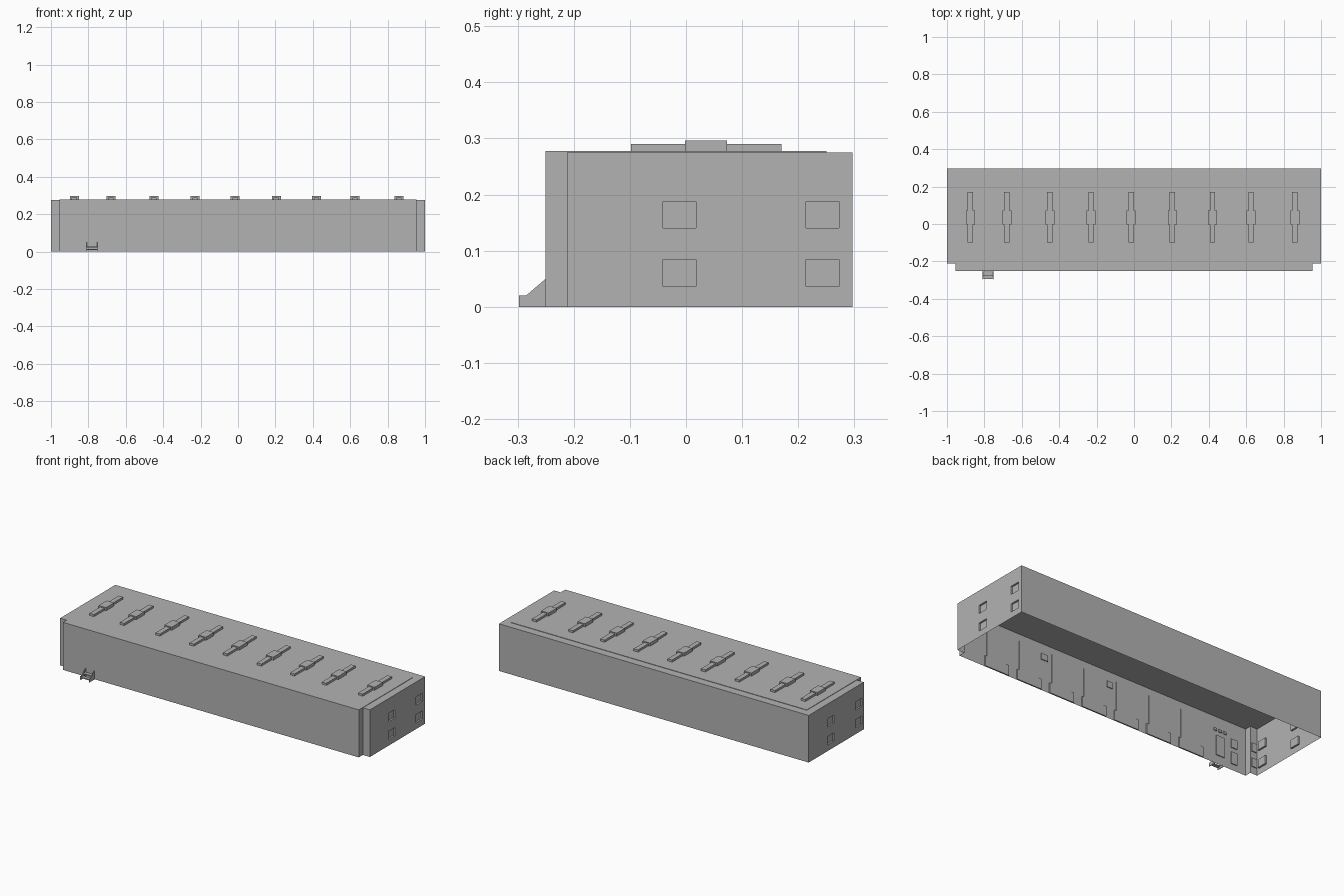
import bpy, bmesh
from mathutils import Vector

cube = bpy.data.objects.get("Cube")
if cube:
    bpy.data.objects.remove(cube, do_unlink=True)

grey = bpy.data.materials.new("light_grey")
grey.use_nodes = True
COLOUR = (0.45, 0.45, 0.45, 1)
grey.diffuse_color = COLOUR
grey.node_tree.nodes["Principled BSDF"].inputs["Base Color"].default_value = COLOUR


def finish(name, bm):
    mesh = bpy.data.meshes.new(name)
    bm.to_mesh(mesh)
    bm.free()
    mesh.materials.append(grey)
    obj = bpy.data.objects.new(name, mesh)
    bpy.context.collection.objects.link(obj)
    return obj


def add_box(bm, xs, ys, zs):
    """Add a box given its extents on each axis."""
    lo, hi = (Vector(p) for p in zip(xs, ys, zs))
    verts = bmesh.ops.create_cube(bm, size=1)["verts"]
    size, mid = hi - lo, (hi + lo) / 2
    for v in verts:
        v.co = Vector(a * b for a, b in zip(v.co, size)) + mid


def boxes(name, extents):
    bm = bmesh.new()
    for e in extents:
        add_box(bm, *e)
    return finish(name, bm)


FRONT, STEP, BACK = -0.25, -0.212, 0.297
INNER, HEIGHT = 0.955, 0.275

# Open-bottomed shell with a stepped front
half = [(INNER, FRONT), (INNER, STEP), (1, STEP), (1, BACK)]
outline = half + [(-x, y) for x, y in reversed(half)]
bm = bmesh.new()
low = [bm.verts.new((x, y, 0)) for x, y in outline]
top = [bm.verts.new((x, y, HEIGHT)) for x, y in outline]
bm.faces.new(top)
for i in range(len(outline)):
    j = (i + 1) % len(outline)
    bm.faces.new((low[i], low[j], top[j], top[i]))

# Recessed windows in both end walls
rows = [(0.036, 0.084), (0.14, 0.188)]
columns = {1: [(-0.041, 0.018), (0.214, 0.273)],
           -1: [(-0.195, -0.136), (0.065, 0.124)]}
for side, cols in columns.items():
    def end_faces():
        bm.normal_update()
        return [f for f in bm.faces if f.normal.x * side > 0.9
                and abs(f.calc_center_median().x) > 0.99]
    cuts = [((0, y, 0), (0, 1, 0)) for c in cols for y in c]
    cuts += [((0, 0, z), (0, 0, 1)) for r in rows for z in r]
    for co, no in cuts:
        faces = end_faces()
        geom = set(faces)
        for f in faces:
            geom.update(f.edges, f.verts)
        bmesh.ops.bisect_plane(bm, geom=list(geom), plane_co=co, plane_no=no)
    panes = []
    for f in end_faces():
        c = f.calc_center_median()
        if any(a < c.y < b for a, b in cols) and any(a < c.z < b for a, b in rows):
            panes.append(f)
    for f in bmesh.ops.extrude_discrete_faces(bm, faces=panes)["faces"]:
        bmesh.ops.translate(bm, verts=f.verts, vec=(-0.01 * side, 0, 0))
finish("building_shell", bm)

# Raised roof sheet
boxes("roof_sheet", [((-INNER, INNER), (FRONT, 0.25), (HEIGHT, 0.2775))])

# Row of roof vents, each a long ridge crossed by a taller block
vents = []
for x in (-0.875, -0.68, -0.45, -0.23, -0.015, 0.205, 0.42, 0.625, 0.86):
    vents.append(((x - 0.014, x + 0.014), (-0.098, 0.17), (0.276, 0.29)))
    vents.append(((x - 0.024, x + 0.024), (-0.002, 0.073), (0.276, 0.296)))
boxes("roof_vents", vents)

# Entrance steps: two sloped side plates with treads between
profile = [(FRONT, 0), (-0.298, 0), (-0.298, 0.02), (-0.285, 0.02), (FRONT, 0.05)]
bm = bmesh.new()
for x in (-0.81, -0.754):
    face = bm.faces.new([bm.verts.new((x, y, z)) for y, z in profile])
    ext = bmesh.ops.extrude_face_region(bm, geom=[face])["geom"]
    bmesh.ops.translate(bm, vec=(0.004, 0, 0),
                        verts=[v for v in ext if isinstance(v, bmesh.types.BMVert)])
bmesh.ops.recalc_face_normals(bm, faces=bm.faces)
for y, z in ((-0.285, 0.012), (-0.265, 0.026)):
    add_box(bm, (-0.808, -0.752), (y - 0.01, y + 0.01), (z - 0.003, z + 0.003))
finish("entrance_steps", bm)

# Loading doors and dock ledges on the inside of the front wall
doors, ledges = [], []
for i in range(7):
    x = 0.71 - i * 0.216
    doors.append(((x - 0.065, x + 0.065), (FRONT + 0.001, FRONT + 0.005), (0.05, 0.232)))
    ledges.append(((x - 0.08, x + 0.08), (FRONT + 0.001, FRONT + 0.008), (0, 0.06)))
boxes("loading_doors", doors)
boxes("dock_ledges", ledges)

# Small windows, vents and office door inside the front wall
depth = (FRONT + 0.001, FRONT + 0.006)
boxes("inner_windows", [((x - w, x + w), depth, z) for x, w, z in (
    (0.39, 0.022, (0.18, 0.215)), (-0.045, 0.018, (0.18, 0.215)),
    (-0.875, 0.02, (0.13, 0.18)), (-0.875, 0.02, (0.035, 0.105)))])
boxes("office_vents", [((x - 0.01, x + 0.01), depth, (0.19, 0.205))
                       for x in (-0.75, -0.782, -0.814)])
boxes("office_door", [((-0.81, -0.755), depth, (0.05, 0.165))])
boxes("corner_windows", [((-0.995, -0.96), (STEP + 0.001, STEP + 0.006), z)
                         for z in ((0.13, 0.18), (0.04, 0.09))])
